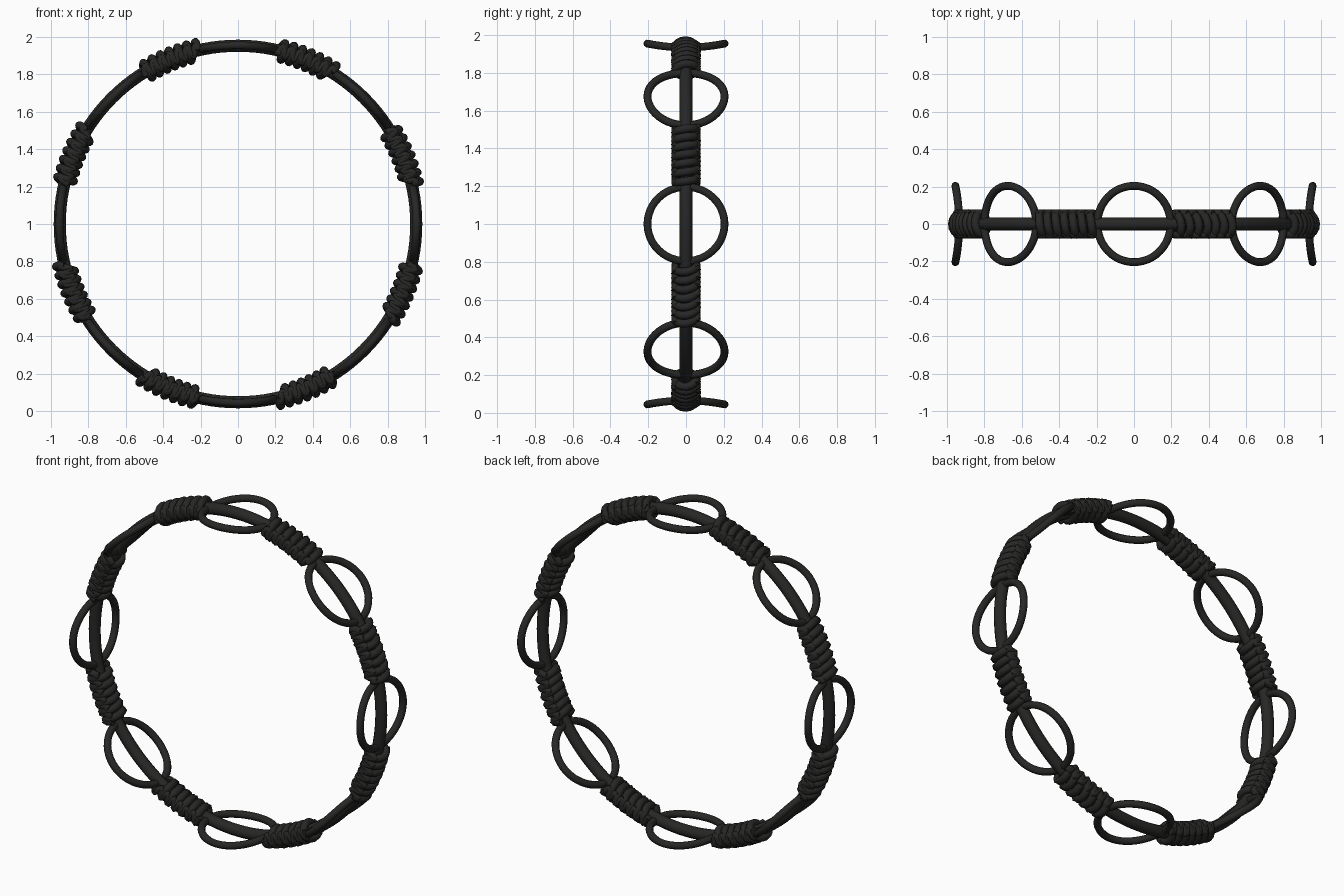
import bpy
from math import sin, cos, pi, tau, radians

if "Cube" in bpy.data.objects:
    bpy.data.objects.remove(bpy.data.objects["Cube"])

R = 0.953          # ring centreline radius
mat = bpy.data.materials.new("black_cord")
mat.diffuse_color = (0.02, 0.02, 0.019, 1)
mat.use_nodes = True
mat.node_tree.nodes["Principled BSDF"].inputs["Base Color"].default_value = mat.diffuse_color


def on_ring(theta, s, y, dr):
    """Point at arc distance s from angle theta, offset dr outward, y across."""
    a = theta + s / R
    r = R + dr
    return (r * sin(a), y, 1 + r * cos(a))


def cord(name, pts, radius, cyclic=False):
    """Round cord swept along points, turned into a smooth mesh."""
    cu = bpy.data.curves.new(name, 'CURVE')
    cu.dimensions = '3D'
    cu.bevel_depth = radius
    cu.bevel_resolution = 3
    cu.use_fill_caps = True
    sp = cu.splines.new('POLY')
    sp.points.add(len(pts) - 1)
    for p, co in zip(sp.points, pts):
        p.co = (*co, 1)
    sp.use_cyclic_u = cyclic
    ob = bpy.data.objects.new(name, cu)
    bpy.context.collection.objects.link(ob)
    bpy.ops.object.select_all(action='DESELECT')
    ob.select_set(True)
    bpy.context.view_layer.objects.active = ob
    bpy.ops.object.convert(target='MESH')
    bpy.ops.object.shade_smooth_by_angle(angle=radians(50))
    ob.data.materials.clear()
    ob.data.materials.append(mat)
    return ob


# core ring
cord("core_ring", [on_ring(tau * i / 128, 0, 0, 0) for i in range(128)], 0.034, True)

TURNS, STEPS, HALF = 6.5, 16, 0.155
for k in range(8):
    # picot loop, bent along the ring
    th = k * pi / 4
    cord(f"picot_loop_{k}",
         [on_ring(th, 0.197 * cos(tau * i / 48), 0.204 * sin(tau * i / 48), 0.002)
          for i in range(48)], 0.021, True)

    # knot wrap around the core
    th += pi / 8
    n = int(TURNS * STEPS)
    wrap = []
    for i in range(n + 1):
        t = i / n
        a = tau * TURNS * t
        s = HALF * (2 * t - 1) + 0.012 * sin(a)
        wrap.append(on_ring(th, s, 0.057 * cos(a), 0.046 * sin(a)))
    cord(f"knot_wrap_{k}", wrap, 0.022)

    # weaving strands along both sides of the knot
    for side in (-1, 1):
        weave = [on_ring(th, HALF * (i / 24 - 1), side * 0.057,
                         0.026 * sin(tau * 3.25 * i / 24 + side)) for i in range(49)]
        cord(f"knot_side_strand_{k}_{'front' if side < 0 else 'back'}", weave, 0.02)
